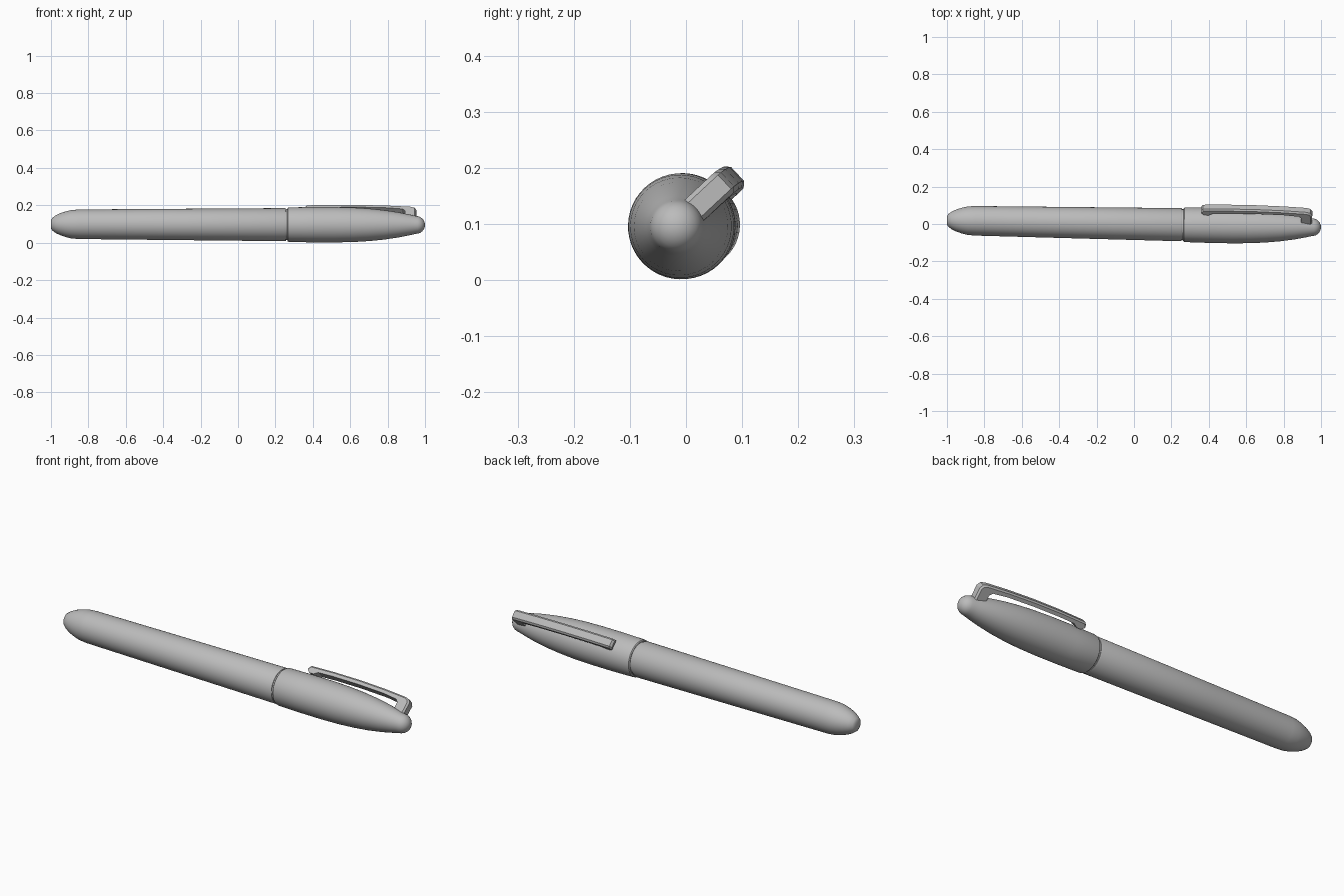
import bpy, bmesh, math
from mathutils import Matrix

cube = bpy.data.objects.get("Cube")
if cube:
    bpy.data.objects.remove(cube, do_unlink=True)

grey = bpy.data.materials.new("Satin grey")
grey.use_nodes = True
grey.diffuse_color = (0.5, 0.5, 0.5, 1)
grey.node_tree.nodes["Principled BSDF"].inputs["Base Color"].default_value = (0.5, 0.5, 0.5, 1)

# The pen lies along x, slightly turned, with its clip rolled to the back
POSE = (Matrix.Translation((0, 0.001, 0.097)) @ Matrix.Rotation(-0.019, 4, "Z")
        @ Matrix.Rotation(0.002, 4, "Y") @ Matrix.Rotation(math.radians(-47), 4, "X"))


def finish(name, bm, angle=35):
    bmesh.ops.recalc_face_normals(bm, faces=bm.faces)
    bm.transform(POSE)
    mesh = bpy.data.meshes.new(name)
    bm.to_mesh(mesh)
    bm.free()
    mesh.materials.append(grey)
    ob = bpy.data.objects.new(name, mesh)
    bpy.context.collection.objects.link(ob)
    bpy.ops.object.select_all(action="DESELECT")
    ob.select_set(True)
    bpy.context.view_layer.objects.active = ob
    bpy.ops.object.shade_smooth_by_angle(angle=math.radians(angle))
    return ob


def lathe(name, profile, sides=48):
    """Spin (x, radius) points around the pen's axis."""
    bm = bmesh.new()
    verts = [bm.verts.new((x, 0, r)) for x, r in profile]
    edges = [bm.edges.new(pair) for pair in zip(verts, verts[1:])]
    bmesh.ops.spin(bm, geom=verts + edges, cent=(0, 0, 0), axis=(1, 0, 0),
                   angle=math.tau, steps=sides, use_duplicate=False)
    bmesh.ops.remove_doubles(bm, verts=bm.verts, dist=1e-5)
    return finish(name, bm)


# Barrel with a blunt rounded end
lathe("barrel", [(-1, 0), (-1, 0.022), (-0.993, 0.034), (-0.975, 0.047), (-0.95, 0.059),
                 (-0.92, 0.069), (-0.89, 0.076), (-0.85, 0.079), (-0.4, 0.083),
                 (0.25, 0.0885), (0.256, 0.086), (0.256, 0)])

# Narrow ring in the joint
lathe("joint_ring", [(0.25, 0), (0.25, 0.083), (0.275, 0.083), (0.275, 0)])

# Cap swelling slightly, then tapering to a domed tip
dome = [(0.954 + 0.046 * math.sin(a), 0.047 * math.cos(a))
        for a in (math.radians(d) for d in range(10, 91, 16))]
lathe("cap", [(0.264, 0), (0.264, 0.086), (0.268, 0.091), (0.275, 0.0925), (0.4, 0.0945),
              (0.52, 0.0945), (0.62, 0.092), (0.7, 0.087), (0.78, 0.079), (0.86, 0.067),
              (0.92, 0.055), (0.948, 0.0485)] + dome + [(1, 0)])

# Arched clip: side outline extruded across its width, with chamfered rims
outer = [(0.358, 0.122), (0.366, 0.133), (0.5, 0.137), (0.65, 0.137), (0.8, 0.132),
         (0.92, 0.124), (0.942, 0.117), (0.952, 0.1), (0.95, 0.03)]
inner = [(0.893, 0.03), (0.893, 0.085), (0.88, 0.098), (0.8, 0.107), (0.65, 0.112),
         (0.5, 0.112), (0.42, 0.109), (0.4, 0.096), (0.375, 0.096), (0.36, 0.108)]
HALF = 0.025
bm = bmesh.new()
side = bm.faces.new([bm.verts.new((x, -HALF, z)) for x, z in outer + inner])
out = bmesh.ops.extrude_face_region(bm, geom=[side])
bmesh.ops.translate(bm, vec=(0, 2 * HALF, 0),
                    verts=[g for g in out["geom"] if isinstance(g, bmesh.types.BMVert)])
bmesh.ops.recalc_face_normals(bm, faces=bm.faces)
top = set(outer)
rims = [e for e in bm.edges if abs(e.verts[0].co.y - e.verts[1].co.y) < 1e-6
        and all(any(abs(v.co.x - x) + abs(v.co.z - z) < 1e-5 for x, z in top) for v in e.verts)]
bmesh.ops.bevel(bm, geom=rims, offset=0.008, segments=1, profile=0.5, affect="EDGES")
finish("clip", bm, 30)
